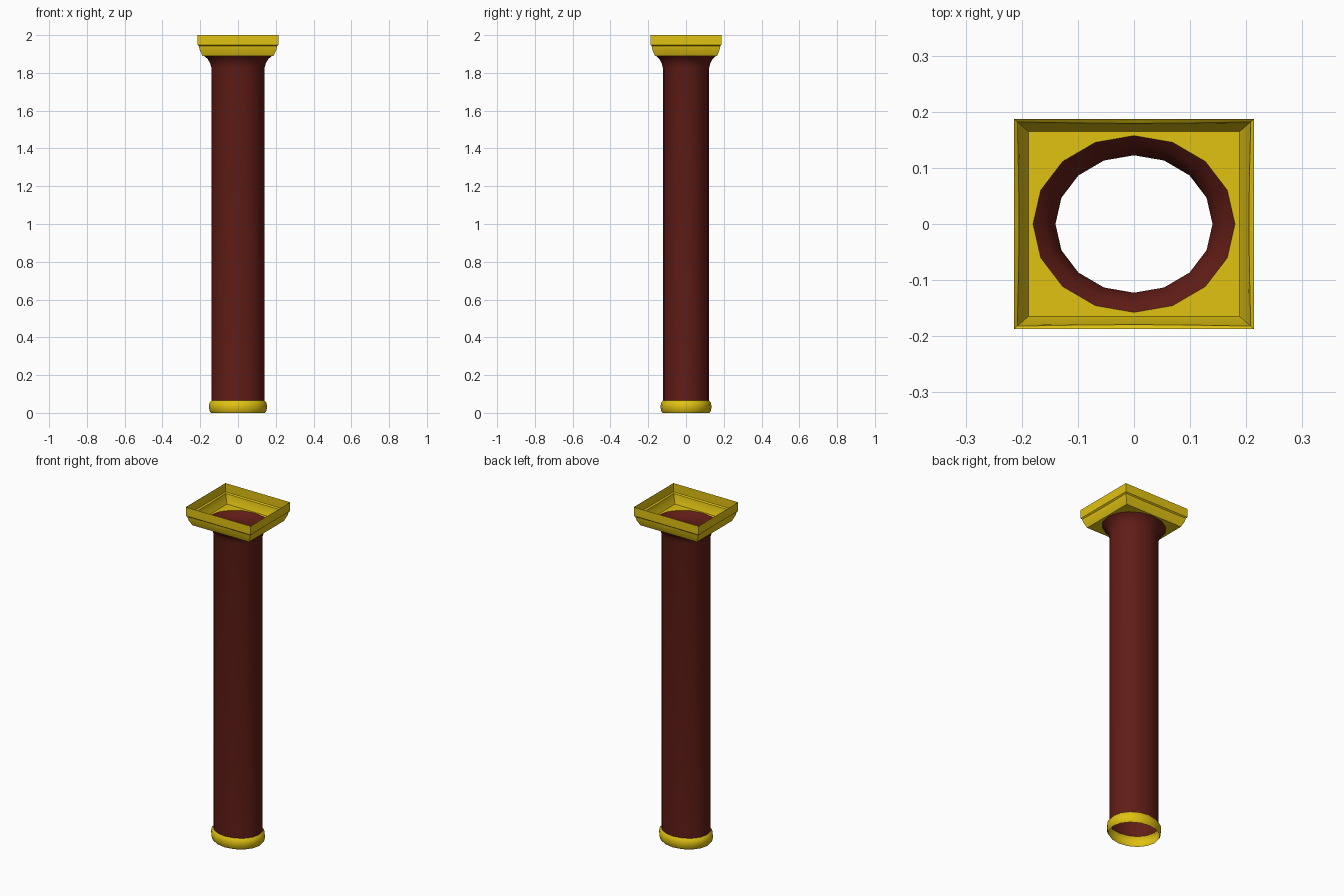
import bpy, bmesh, math

if "Cube" in bpy.data.objects:
    bpy.data.objects.remove(bpy.data.objects["Cube"])

SIDES = 16
DEPTH = 0.875  # the column is slightly flattened front to back


def material(name, rgb):
    m = bpy.data.materials.new(name)
    m.diffuse_color = (*rgb, 1)
    m.use_nodes = True
    m.node_tree.nodes["Principled BSDF"].inputs["Base Color"].default_value = m.diffuse_color
    return m


def round_loop(r, z):
    return [(r * math.cos(a), r * DEPTH * math.sin(a), z)
            for a in (2 * math.pi * i / SIDES for i in range(SIDES))]


def square_loop(r, z, bow=0.0):
    # rectangle sampled at the same angles; bow pulls the edge middles inward
    pts = []
    for i in range(SIDES):
        a = 2 * math.pi * i / SIDES
        c, s = math.cos(a), math.sin(a)
        m = max(abs(c), abs(s))
        k = (r - bow * (1 - (min(abs(c), abs(s)) / m) ** 2)) / m
        pts.append((c * k, s * k * DEPTH, z))
    return pts


def skin(name, loops, mat, angle):
    bm = bmesh.new()
    rings = [[bm.verts.new(p) for p in loop] for loop in loops]
    for lo, hi in zip(rings, rings[1:]):
        for i in range(SIDES):
            j = (i + 1) % SIDES
            bm.faces.new((lo[i], lo[j], hi[j], hi[i]))
    mesh = bpy.data.meshes.new(name)
    bm.to_mesh(mesh)
    bm.free()
    ob = bpy.data.objects.new(name, mesh)
    bpy.context.collection.objects.link(ob)
    mesh.materials.append(mat)
    bpy.ops.object.select_all(action='DESELECT')
    ob.select_set(True)
    bpy.context.view_layer.objects.active = ob
    bpy.ops.object.shade_smooth_by_angle(angle=math.radians(angle))
    return ob


red = material("dark_red", (0.12, 0.012, 0.008))
gold = material("gold", (0.75, 0.54, 0.006))

# Hollow shaft with flared neck
shaft = [(0.14, 0.062), (0.14, 1.825), (0.147, 1.85), (0.16, 1.873), (0.18, 1.89)]
skin("shaft", [round_loop(r, z) for r, z in shaft], red, 40)

# Rounded base ring, open underneath
ring = [(0.143, 0.0), (0.151, 0.012), (0.154, 0.033), (0.151, 0.053), (0.14, 0.065)]
skin("base_ring", [round_loop(r, z) for r, z in ring], gold, 50)

# Rectangular capital: flat underside, sloped moulding, upright open rim
skin("capital", [
    round_loop(0.18, 1.89),
    square_loop(0.188, 1.89),
    square_loop(0.203, 1.922),
    square_loop(0.208, 1.942, 0.003),
    square_loop(0.214, 1.948),
    square_loop(0.214, 2.0),
], gold, 20)
